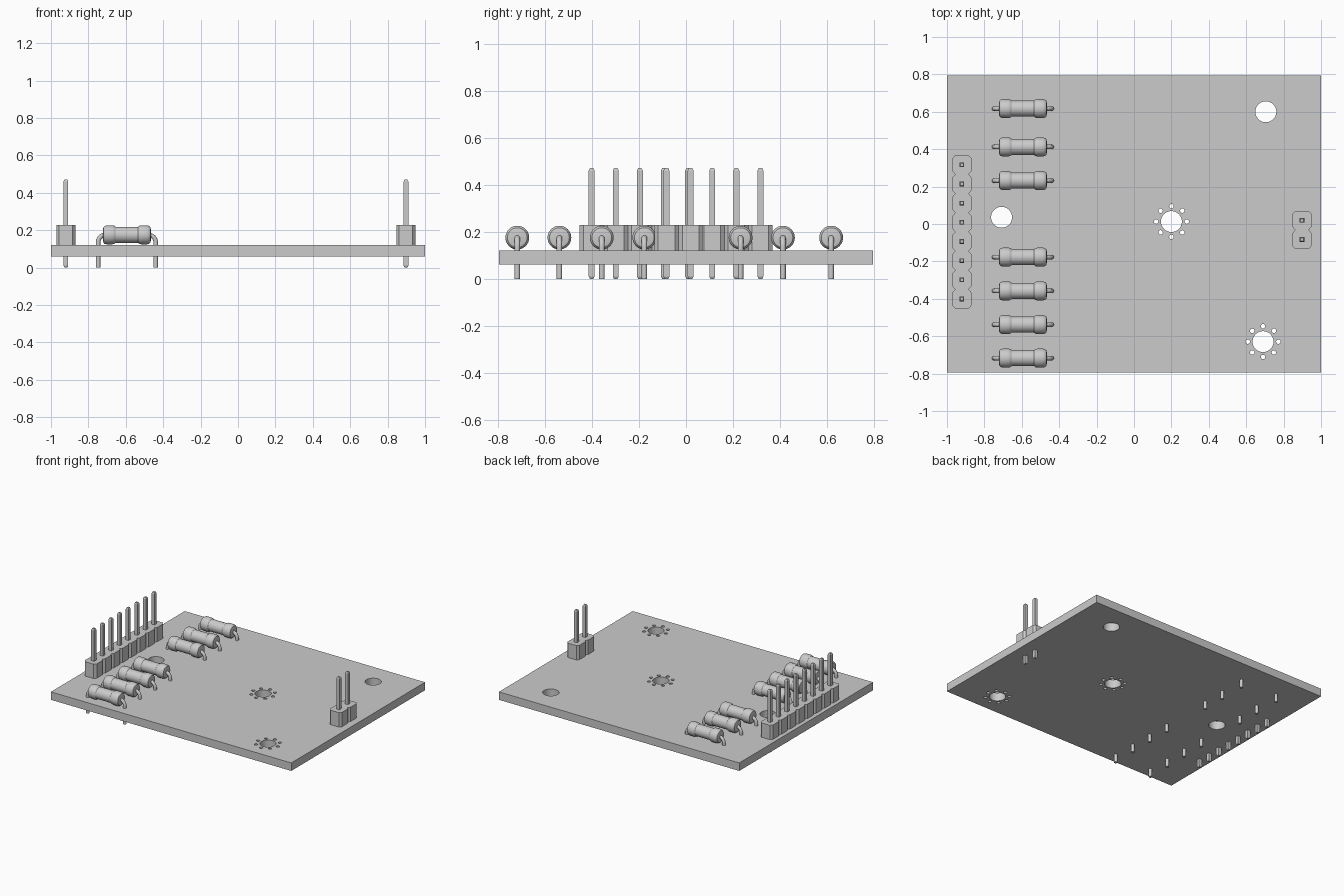
import bpy, bmesh, math
from mathutils import Matrix, Vector

cube = bpy.data.objects.get("Cube")
if cube:
    bpy.data.objects.remove(cube, do_unlink=True)

BOARD_LOW, BOARD_TOP = 0.06, 0.12
PITCH = 0.1025

grey = bpy.data.materials.new("plain_grey")
grey.use_nodes = True
colour = (0.6, 0.6, 0.6, 1)
grey.diffuse_color = colour
grey.node_tree.nodes["Principled BSDF"].inputs["Base Color"].default_value = colour


def add_object(name, data, location=(0, 0, 0)):
    obj = bpy.data.objects.new(name, data)
    obj.location = location
    bpy.context.collection.objects.link(obj)
    if not data.materials:
        data.materials.append(grey)
    return obj


def to_mesh(name, bm):
    bmesh.ops.recalc_face_normals(bm, faces=bm.faces[:])
    mesh = bpy.data.meshes.new(name)
    bm.to_mesh(mesh)
    bm.free()
    return mesh


def lathe(name, profile, sides, turn=0.0):
    """Closed solid from (radius, height) rings around z."""
    bm = bmesh.new()
    rings = []
    for r, h in profile:
        angles = [turn + math.tau * i / sides for i in range(sides)]
        rings.append([bm.verts.new((r * math.cos(a), r * math.sin(a), h)) for a in angles])
    for low, high in zip(rings, rings[1:]):
        for i in range(sides):
            j = (i + 1) % sides
            bm.faces.new((low[i], low[j], high[j], high[i]))
    bm.faces.new(rings[0][::-1])
    bm.faces.new(rings[-1])
    return to_mesh(name, bm)


def smooth(obj, degrees=35):
    bpy.ops.object.select_all(action='DESELECT')
    obj.select_set(True)
    bpy.context.view_layer.objects.active = obj
    bpy.ops.object.shade_smooth_by_angle(angle=math.radians(degrees))


# Circuit board with drilled holes
bm = bmesh.new()
bmesh.ops.create_cube(bm, size=1, matrix=Matrix.Translation((0, 0, (BOARD_LOW + BOARD_TOP) / 2))
                      @ Matrix.Diagonal((2, 1.59, BOARD_TOP - BOARD_LOW, 1)))
board = add_object("circuit_board", to_mesh("circuit_board", bm))

bm = bmesh.new()


def drill(x, y, radius, sides):
    bmesh.ops.create_cone(bm, cap_ends=True, segments=sides, radius1=radius, radius2=radius,
                          depth=0.2, matrix=Matrix.Translation((x, y, 0.09)))


# Mounting holes: x, y, whether ringed by small vias
for x, y, ringed in ((0.705, 0.6, False), (-0.708, 0.036, False),
                     (0.2, 0.013, True), (0.69, -0.629, True)):
    drill(x, y, 0.056, 40)
    if ringed:
        for i in range(8):
            a = math.tau * i / 8
            drill(x + 0.082 * math.cos(a), y + 0.082 * math.sin(a), 0.012, 16)
cutter = add_object("hole_cutter", to_mesh("hole_cutter", bm))
cutter.hide_render = True
cut = board.modifiers.new("holes", 'BOOLEAN')
cut.operation = 'DIFFERENCE'
cut.solver = 'EXACT'
cut.object = cutter
bpy.context.view_layer.objects.active = board
bpy.ops.object.modifier_apply(modifier="holes")
bpy.data.objects.remove(cutter, do_unlink=True)
smooth(board)


# Pin headers: notched plastic strip with square pins
def strip_mesh(count):
    half, notch, end = 0.05, 0.014, 0.016
    side = []
    for i in range(count):
        low, high = i * PITCH - PITCH / 2, i * PITCH + PITCH / 2
        side += [(half - notch, low), (half, low + end), (half, high - end), (half - notch, high)]
    side = list(dict.fromkeys((round(x, 4), round(y, 4)) for x, y in side))
    outline = side + [(-x, y) for x, y in reversed(side)]
    bm = bmesh.new()
    base = bm.faces.new([bm.verts.new((x, y, BOARD_TOP)) for x, y in outline])
    top = bmesh.ops.extrude_face_region(bm, geom=[base], use_keep_orig=True)["geom"]
    bmesh.ops.translate(bm, vec=(0, 0, 0.108),
                        verts=[v for v in top if isinstance(v, bmesh.types.BMVert)])
    return to_mesh("header_strip", bm)


pin = lathe("header_pin", [(0.011, 0), (0.0175, 0.01), (0.0175, 0.46), (0.011, 0.47)],
            4, math.pi / 4)
for side, x, first, count in (("right", -0.92, -0.401, 8), ("left", 0.898, -0.083, 2)):
    add_object(side + "_header_strip", strip_mesh(count), (x, first, 0))
    for i in range(count):
        add_object(f"{side}_header_pin_{i + 1}", pin, (x, first + i * PITCH, 0))

# Resistor body: two bulged ends joined by a narrower barrel
half_profile = [(0.03, 0.128), (0.042, 0.125), (0.048, 0.118), (0.0505, 0.108),
                (0.0505, 0.078), (0.049, 0.068), (0.043, 0.06)]
profile = [(r, -h) for r, h in half_profile] + [(r, h) for r, h in reversed(half_profile)]
body = lathe("resistor_body", profile, 32)
body.transform(Matrix.Rotation(math.pi / 2, 4, 'Y'))


# Resistor lead: tube leaving the body, bending down through the board
def lead_mesh(sign, reach=0.154, bend=0.04, radius=0.012, sides=12):
    path = [(0.115, 0, 0)]
    for i in range(9):
        a = math.pi / 2 * i / 8
        path.append((reach - bend + bend * math.sin(a), bend * math.cos(a) - bend, a))
    path.append((reach, -0.175, math.pi / 2))
    bm = bmesh.new()
    rings = []
    for x, z, tilt in path:
        out = Vector((math.sin(tilt), 0, math.cos(tilt)))
        ring = []
        for k in range(sides):
            b = math.tau * k / sides
            p = Vector((x, 0, z)) + radius * (out * math.cos(b) + Vector((0, math.sin(b), 0)))
            ring.append(bm.verts.new((sign * p.x, p.y, p.z)))
        rings.append(ring)
    for first, second in zip(rings, rings[1:]):
        for k in range(sides):
            n = (k + 1) % sides
            bm.faces.new((first[k], first[n], second[n], second[k]))
    bm.faces.new(rings[0])
    bm.faces.new(rings[-1])
    return to_mesh("resistor_lead", bm)


leads = {"right": lead_mesh(-1), "left": lead_mesh(1)}
for n, y in enumerate((0.617, 0.412, 0.232, -0.177, -0.358, -0.538, -0.717), 1):
    spot = (-0.594, y, 0.175)
    parts = [add_object(f"resistor_{n}_body", body, spot)]
    parts += [add_object(f"resistor_{n}_{side}_lead", mesh, spot) for side, mesh in leads.items()]
    if n == 1:
        for part in parts:
            smooth(part)
